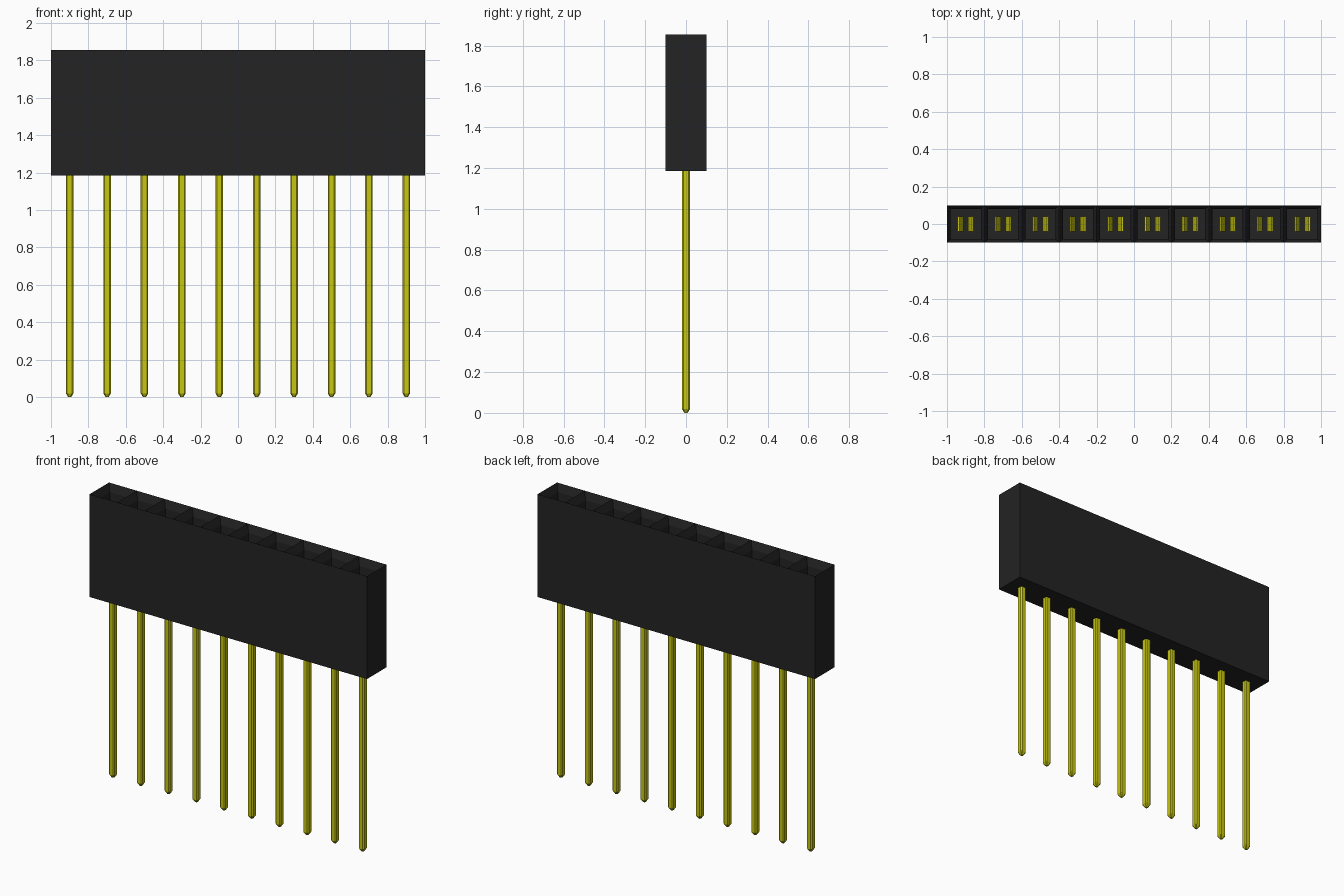
import bpy, bmesh

cube = bpy.data.objects.get("Cube")
if cube:
    bpy.data.objects.remove(cube, do_unlink=True)

COUNT, PITCH = 10, 0.2
Z_BOTTOM, Z_TOP = 1.185, 1.855
Z_FLOOR = 1.30          # floor of each socket
HOLE = 0.045            # half width of each socket


def material(name, rgb, rough):
    m = bpy.data.materials.new(name)
    m.use_nodes = True
    m.diffuse_color = (*rgb, 1)
    bsdf = m.node_tree.nodes["Principled BSDF"]
    bsdf.inputs["Base Color"].default_value = (*rgb, 1)
    bsdf.inputs["Roughness"].default_value = rough
    return m


black = material("black plastic", (0.017, 0.017, 0.017), 0.6)
gold = material("gold metal", (0.57, 0.57, 0.006), 0.4)


def finish(bm, name, mat):
    bmesh.ops.recalc_face_normals(bm, faces=bm.faces)
    mesh = bpy.data.meshes.new(name)
    bm.to_mesh(mesh)
    bm.free()
    mesh.materials.append(mat)
    obj = bpy.data.objects.new(name, mesh)
    bpy.context.collection.objects.link(obj)
    return obj


def loft(bm, rings):
    """Skin a list of equal-length point rings and cap both ends."""
    loops = [[bm.verts.new(p) for p in ring] for ring in rings]
    for a, b in zip(loops, loops[1:]):
        for i in range(len(a)):
            j = (i + 1) % len(a)
            bm.faces.new((a[i], a[j], b[j], b[i]))
    bm.faces.new(loops[0])
    bm.faces.new(loops[-1])


def copies(obj):
    """Repeat the part along the row, sharing its mesh."""
    name = obj.name
    for i in range(COUNT):
        o = obj if i == 0 else bpy.data.objects.new(name, obj.data)
        if i:
            bpy.context.collection.objects.link(o)
        o.name = f"{name}_{i + 1}"
        o.location.x = (i - (COUNT - 1) / 2) * PITCH


# Housing: a row of cells, each with a tapered mouth and a square socket
bm = bmesh.new()
rows = [[bm.verts.new((-1 + i * PITCH, y, Z_TOP)) for i in range(COUNT + 1)]
        for y in (-0.1, 0.1)]
cells = [bm.faces.new((rows[0][i], rows[0][i + 1], rows[1][i + 1], rows[1][i]))
         for i in range(COUNT)]
rim = rows[0] + rows[1][::-1]
base = [bm.verts.new((v.co.x, v.co.y, Z_BOTTOM)) for v in rim]
for i in range(len(rim)):
    j = (i + 1) % len(rim)
    bm.faces.new((rim[i], base[i], base[j], rim[j]))
bm.faces.new(base[::-1])
bmesh.ops.inset_individual(bm, faces=cells, thickness=0.028)
bmesh.ops.inset_individual(bm, faces=cells, thickness=0.072 - HOLE)
for f in cells:
    for v in f.verts:
        v.co.z = Z_TOP - 0.05
for f in cells:
    wall = bmesh.ops.extrude_discrete_faces(bm, faces=[f])["faces"][0]
    for v in wall.verts:
        v.co.z = Z_FLOOR
finish(bm, "housing", black)


# Pins: square with chamfered corners and a blunt tip
def octagon(r, c, z):
    return [(x, y, z) for x, y in ((r, -r + c), (r, r - c), (r - c, r), (-r + c, r),
                                   (-r, r - c), (-r, -r + c), (-r + c, -r), (r - c, -r))]


bm = bmesh.new()
loft(bm, [octagon(0.008, 0.003, 0), octagon(0.02, 0.007, 0.02),
          octagon(0.02, 0.007, Z_FLOOR - 0.01)])
copies(finish(bm, "pin", gold))

# Contacts: a mirrored pair of bent spring leaves in each socket
bm = bmesh.new()
PATH = [(0.034, Z_FLOOR), (0.034, 1.42), (0.024, 1.55), (0.012, 1.66),
        (0.012, 1.69), (0.022, 1.73), (0.034, 1.76)]
for s in (-1, 1):
    loft(bm, [[(s * x, -0.041, z), (s * (x + 0.009), -0.041, z),
               (s * (x + 0.009), 0.041, z), (s * x, 0.041, z)] for x, z in PATH])
copies(finish(bm, "spring_contact", gold))
